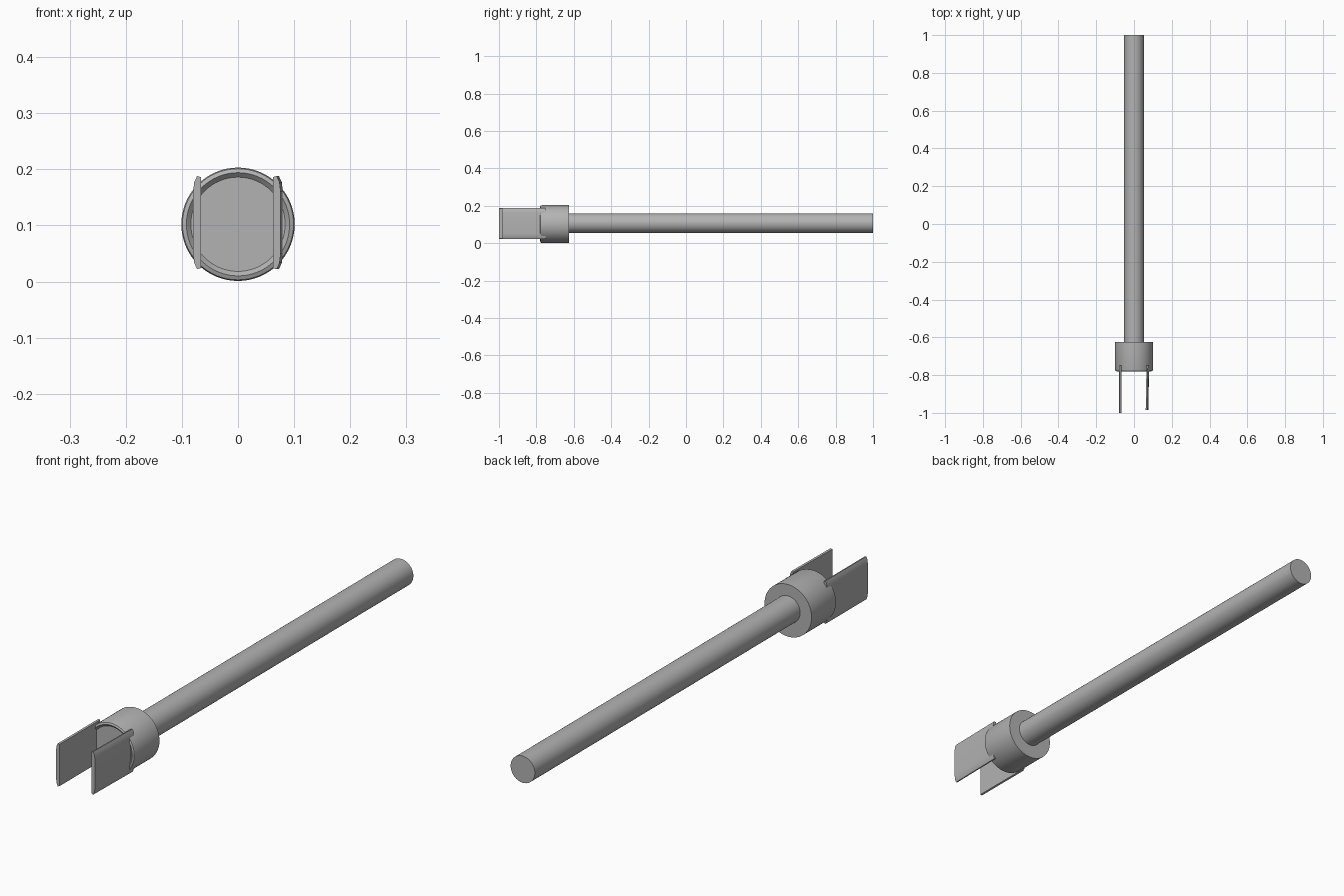
import bpy, bmesh, math
from mathutils import Vector

cube = bpy.data.objects.get("Cube")
if cube:
    bpy.data.objects.remove(cube, do_unlink=True)

grey = bpy.data.materials.new("plain grey")
grey.use_nodes = True
colour = (0.45, 0.45, 0.45, 1)
grey.diffuse_color = colour
grey.node_tree.nodes["Principled BSDF"].inputs["Base Color"].default_value = colour


def finish(name, bm):
    bmesh.ops.recalc_face_normals(bm, faces=bm.faces)
    mesh = bpy.data.meshes.new(name)
    bm.to_mesh(mesh)
    bm.free()
    mesh.materials.append(grey)
    obj = bpy.data.objects.new(name, mesh)
    bpy.context.collection.objects.link(obj)
    bpy.ops.object.select_all(action='DESELECT')
    obj.select_set(True)
    bpy.context.view_layer.objects.active = obj
    bpy.ops.object.shade_smooth_by_angle(angle=math.radians(30))
    return obj


def loft(name, rings):
    """Skin matching rings of points and cap both ends."""
    bm = bmesh.new()
    loops = [[bm.verts.new(p) for p in ring] for ring in rings]
    for a, b in zip(loops, loops[1:]):
        for i in range(len(a)):
            j = (i + 1) % len(a)
            bm.faces.new((a[i], a[j], b[j], b[i]))
    bm.faces.new(loops[0])
    bm.faces.new(loops[-1])
    return finish(name, bm)


def circle(y, radius, z, sides=64):
    return [Vector((radius * math.cos(a), y, z + radius * math.sin(a)))
            for a in (2 * math.pi * i / sides for i in range(sides))]


# Long shaft, running back from the collar
loft("shaft", [circle(y, 0.052, 0.107) for y in (-0.66, 1.0)])

# Collar with a softened front rim and a shallow front face
collar_profile = [(-0.772, 0.084), (-0.78, 0.092), (-0.777, 0.099),
                  (-0.77, 0.101), (-0.625, 0.101)]
loft("collar", [circle(y, r, 0.102) for y, r in collar_profile])

# Thin fork blades with rounded outer corners
section = [(0.066, 0.081), (0.073, 0.083), (0.078, 0.072), (0.08, 0.055)]
section += [(x, -z) for x, z in reversed(section)]


def blade(name, side, tip_y, lean):
    rings = [[(side * (x - shift), y, 0.105 + z) for x, z in section]
             for y, shift in ((-0.75, 0), (tip_y, lean))]
    return loft(name, rings)


blade("right_blade", -1, -1.0, 0.0)
blade("left_blade", 1, -0.985, 0.004)
